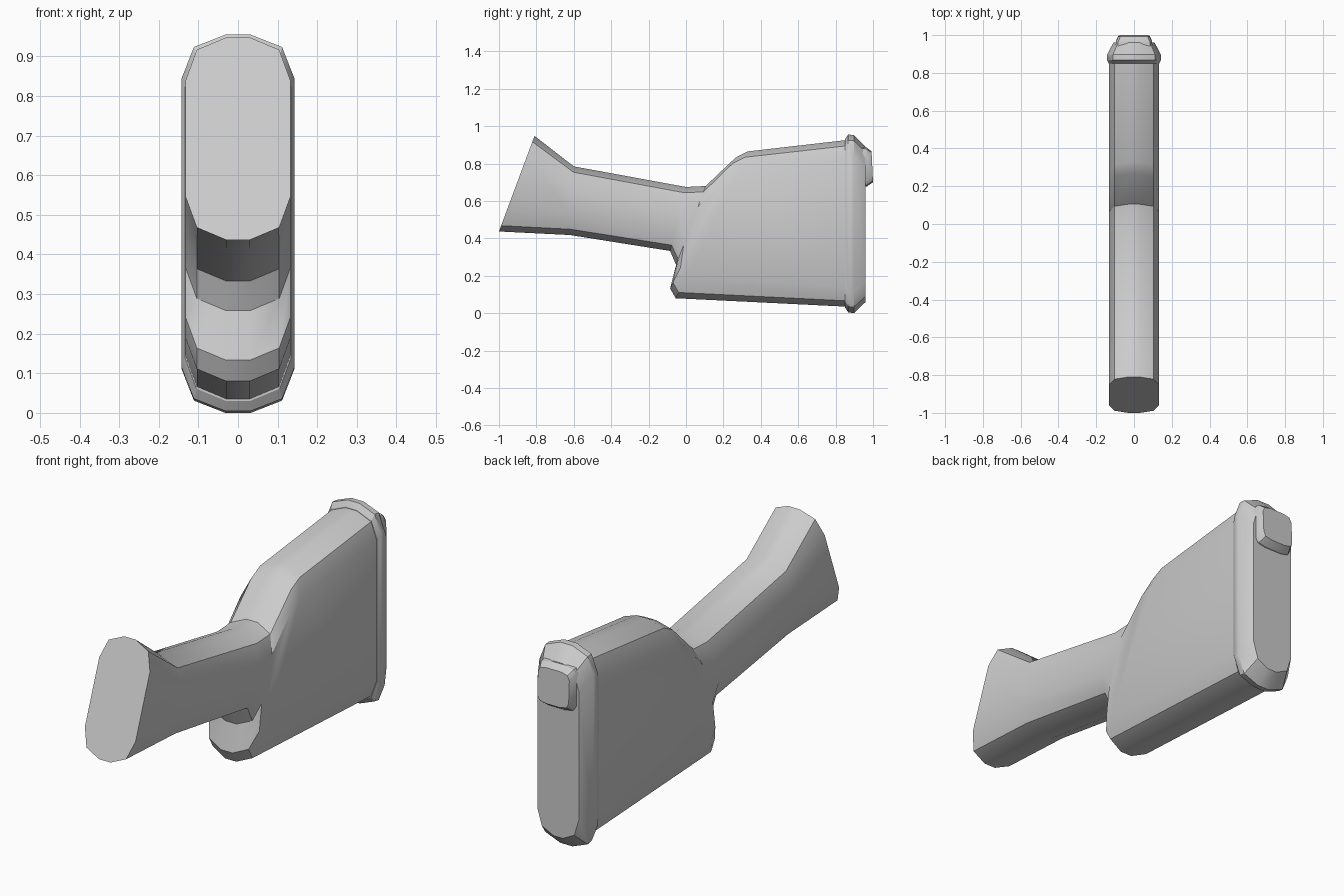
import bpy, bmesh
from mathutils import Vector

if "Cube" in bpy.data.objects:
    bpy.data.objects.remove(bpy.data.objects["Cube"])

# Rounded 12-sided section: (half width, distance in from top and bottom)
BODY = [(0.03, 0.0), (0.104, 0.031), (0.133, 0.11)]
NUB = [(0.04, 0.0), (0.074, 0.008), (0.085, 0.03)]


def loft(name, section, rings):
    """Each ring is (top y, top z, bottom y, bottom z, width scale)."""
    bm = bmesh.new()
    loops = []
    for ty, tz, by, bz, s in rings:
        top, bot = Vector((0, ty, tz)), Vector((0, by, bz))
        step = (bot - top) / (tz - bz)
        right = [top + step * d + Vector((x * s, 0, 0)) for x, d in section]
        right += [bot - step * d + Vector((x * s, 0, 0)) for x, d in reversed(section)]
        left = [Vector((-p.x, p.y, p.z)) for p in reversed(right)]
        loops.append([bm.verts.new(p) for p in right + left])
    n = len(loops[0])
    for a, b in zip(loops, loops[1:]):
        for i in range(n):
            j = (i + 1) % n
            bm.faces.new((a[i], a[j], b[j], b[i]))
    bm.faces.new(loops[0])
    bm.faces.new(loops[-1])
    bmesh.ops.recalc_face_normals(bm, faces=bm.faces)
    mesh = bpy.data.meshes.new(name)
    bm.to_mesh(mesh)
    bm.free()
    ob = bpy.data.objects.new(name, mesh)
    bpy.context.collection.objects.link(ob)
    bpy.ops.object.select_all(action='DESELECT')
    ob.select_set(True)
    bpy.context.view_layer.objects.active = ob
    bpy.ops.object.shade_smooth_by_angle(angle=0.52)
    return ob


# Grip, notch and body in one sweep
loft("stock_body", BODY, [
    (-0.81, 0.948, -1.00, 0.437, 1),
    (-0.60, 0.785, -0.62, 0.418, 1),
    (0.00, 0.675, -0.085, 0.333, 1),
    (0.105, 0.68, -0.053, 0.258, 1),
    (0.265, 0.832, -0.085, 0.133, 1),
    (0.33, 0.865, -0.055, 0.080, 1),
    (0.86, 0.926, 0.86, 0.035, 1),
])

# Butt pad with chamfered rims
loft("butt_pad", BODY, [
    (0.85, 0.93, 0.85, 0.03, 1.01),
    (0.867, 0.955, 0.867, 0.005, 1.07),
    (0.897, 0.953, 0.897, 0.0, 1.07),
    (0.96, 0.89, 0.96, 0.06, 0.82),
])

# Raised block near the top of the pad
loft("pad_block", NUB, [
    (0.93, 0.89, 0.93, 0.675, 1.15),
    (0.965, 0.886, 0.968, 0.678, 1.13),
    (0.992, 0.866, 1.00, 0.70, 0.97),
])
